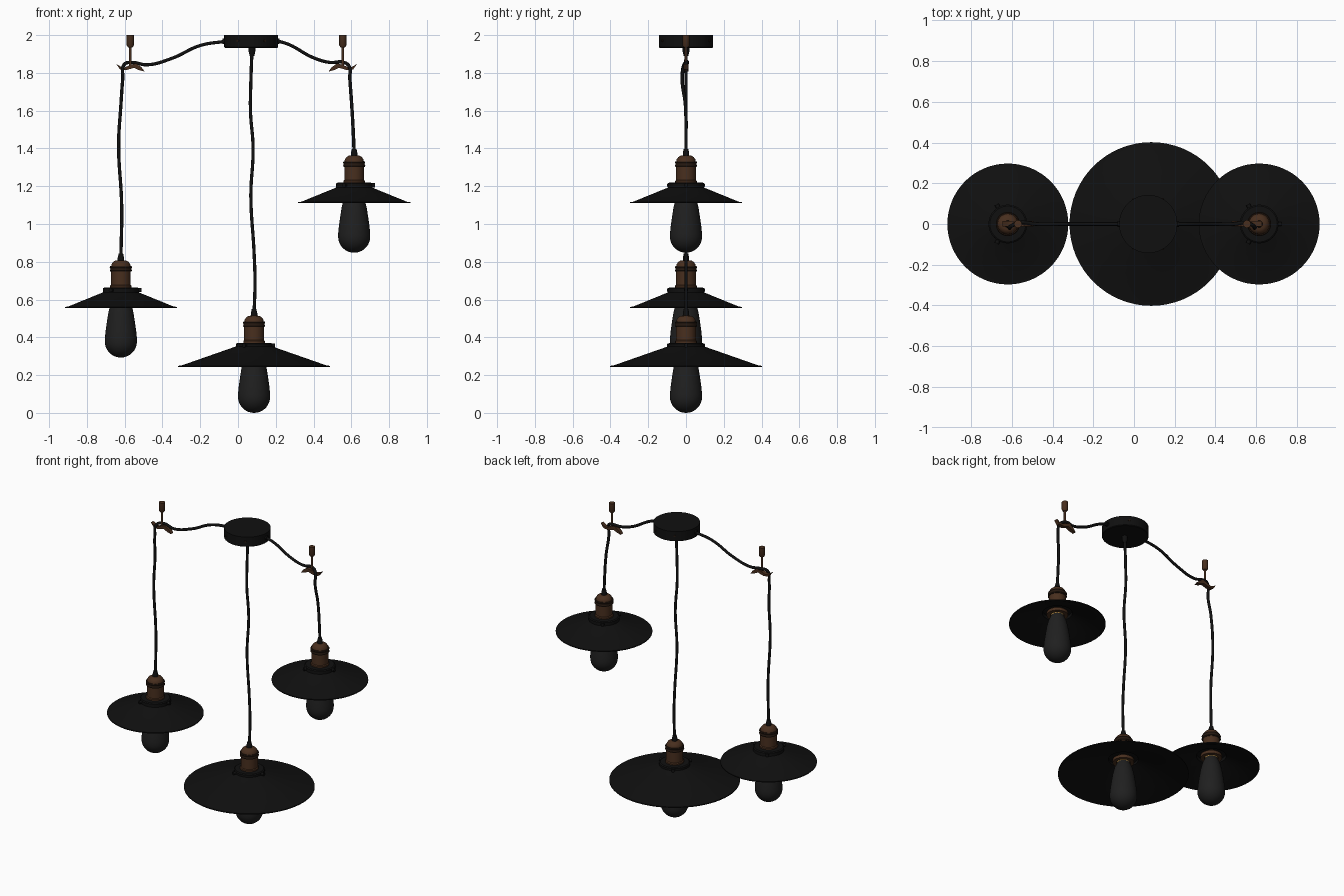
import bpy, bmesh, math
from mathutils import Matrix

if "Cube" in bpy.data.objects:
    bpy.data.objects.remove(bpy.data.objects["Cube"])


def material(name, rgb):
    m = bpy.data.materials.new(name)
    m.diffuse_color = (*rgb, 1)
    m.use_nodes = True
    m.node_tree.nodes["Principled BSDF"].inputs["Base Color"].default_value = m.diffuse_color
    return m


BLACK = material("black_metal", (0.005, 0.005, 0.005))
COPPER = material("aged_copper", (0.065, 0.028, 0.013))
DARK = material("dark_bronze", (0.018, 0.009, 0.005))
GLASS = material("smoked_glass", (0.014, 0.014, 0.014))
BRASS = material("brass", (0.5, 0.28, 0.06))


def finish(ob, mat, angle=35):
    ob.data.materials.append(mat)
    bpy.ops.object.select_all(action='DESELECT')
    ob.select_set(True)
    bpy.context.view_layer.objects.active = ob
    if ob.type == 'CURVE':
        bpy.ops.object.convert(target='MESH')
    bpy.ops.object.shade_smooth_by_angle(angle=math.radians(angle))


def from_bmesh(name, bm, mat, loc=(0, 0, 0)):
    bmesh.ops.recalc_face_normals(bm, faces=bm.faces)
    me = bpy.data.meshes.new(name)
    bm.to_mesh(me)
    bm.free()
    ob = bpy.data.objects.new(name, me)
    ob.location = loc
    bpy.context.collection.objects.link(ob)
    finish(ob, mat)
    return ob


def lathe(name, profile, mat, loc, segs=48):
    """Revolve an (r, z) profile around the vertical axis."""
    bm = bmesh.new()
    vs = [bm.verts.new((r, 0, z)) for r, z in profile]
    es = [bm.edges.new(p) for p in zip(vs, vs[1:])]
    bmesh.ops.spin(bm, geom=vs + es, cent=(0, 0, 0), axis=(0, 0, 1),
                   angle=2 * math.pi, steps=segs, use_duplicate=False)
    bmesh.ops.remove_doubles(bm, verts=bm.verts, dist=1e-5)
    return from_bmesh(name, bm, mat, loc)


def radial_pegs(name, angles, r_mid, length, radius, mat, loc):
    """Small horizontal cylinders pointing outwards."""
    bm = bmesh.new()
    for a in angles:
        m = (Matrix.Rotation(math.radians(a), 4, 'Z') @ Matrix.Translation((r_mid, 0, 0))
             @ Matrix.Rotation(math.pi / 2, 4, 'Y'))
        bmesh.ops.create_cone(bm, cap_ends=True, segments=12, radius1=radius,
                              radius2=radius, depth=length, matrix=m)
    return from_bmesh(name, bm, mat, loc)


def cable(name, pts):
    cu = bpy.data.curves.new(name, 'CURVE')
    cu.dimensions = '3D'
    cu.bevel_depth, cu.bevel_resolution, cu.resolution_u = 0.009, 3, 10
    cu.use_fill_caps = True
    sp = cu.splines.new('BEZIER')
    sp.bezier_points.add(len(pts) - 1)
    for bp, p in zip(sp.bezier_points, pts):
        bp.co = p
        bp.handle_left_type = bp.handle_right_type = 'AUTO'
    ob = bpy.data.objects.new(name, cu)
    bpy.context.collection.objects.link(ob)
    finish(ob, BLACK, 60)


def lamp(tag, x, base, rim_r, rim_z, cone_top):
    loc = (x, 0, base)
    # glass bulb, pear shaped
    ball = [(0.085 * math.sin(math.radians(a)), 0.085 - 0.085 * math.cos(math.radians(a)))
            for a in range(0, 91, 10)]
    lathe(tag + "_bulb", ball + [(0.085, 0.1), (0.081, 0.14), (0.074, 0.19), (0.066, 0.24),
                                 (0.055, 0.285), (0.042, 0.315), (0.034, 0.33), (0, 0.33)],
          GLASS, loc)
    # screw base and socket mouth under the shade
    lathe(tag + "_bulb_base", [(0, 0.322), (0.038, 0.322), (0.038, 0.345), (0, 0.345)], BRASS, loc)
    lathe(tag + "_socket_mouth", [(0.042, 0.345), (0.042, 0.325), (0.066, 0.325),
                                  (0.066, 0.345), (0.042, 0.345)], COPPER, loc)
    # thin conical shade with flat rim and raised collar
    t = 0.005
    lathe(tag + "_shade", [(0.04, 0.371), (0.088, 0.371), (0.095, 0.366), (0.095, cone_top),
                           (rim_r - 0.018, rim_z + 0.005), (rim_r, rim_z + 0.003),
                           (rim_r, rim_z - 0.003), (rim_r - 0.02, rim_z - 0.001),
                           (0.092, cone_top - t), (0.09, 0.36), (0.04, 0.36), (0.04, 0.371)],
          BLACK, loc, 64)
    radial_pegs(tag + "_shade_screws", (0, 120, 240), 0.1, 0.02, 0.011, BLACK, (x, 0, base + 0.357))
    # socket body, knurled band and domed cap
    lathe(tag + "_socket", [(0, 0.34), (0.045, 0.34), (0.045, 0.371), (0.057, 0.371),
                            (0.057, 0.38), (0.052, 0.385), (0.052, 0.455), (0, 0.455)], COPPER, loc)
    lathe(tag + "_socket_band", [(0, 0.455), (0.056, 0.455), (0.059, 0.46), (0.056, 0.466),
                                 (0.056, 0.472), (0.059, 0.478), (0.056, 0.484), (0, 0.484)], DARK, loc)
    lathe(tag + "_socket_cap", [(0, 0.484), (0.051, 0.484), (0.049, 0.495), (0.04, 0.507),
                                (0.028, 0.514), (0, 0.515)], COPPER, loc)
    lathe(tag + "_cord_grip", [(0, 0.513), (0.017, 0.513), (0.017, 0.528), (0.012, 0.55),
                               (0, 0.55)], BLACK, loc, 20)


def hook(tag, x, side):
    # ceiling anchor with rod
    lathe(tag + "_ceiling_anchor", [(0, 1.935), (0.012, 1.935), (0.019, 1.945), (0.019, 2.0),
                                    (0, 2.0)], COPPER, (x, 0, 0), 20)
    lathe(tag + "_hook_rod", [(0, 1.83), (0.007, 1.83), (0.007, 1.94), (0, 1.94)],
          COPPER, (x, 0, 0), 12)
    # curved cable cleat with two tips
    outline = [(-0.075, 0.01), (-0.055, -0.018), (-0.02, -0.022), (0.02, -0.01), (0.045, -0.022),
               (0.075, -0.03), (0.06, -0.008), (0.03, 0.014), (0, 0.005), (-0.03, -0.008),
               (-0.05, -0.004)]
    bm = bmesh.new()
    f = bm.faces.new([bm.verts.new((u * side, -0.012, w)) for u, w in outline])
    ext = bmesh.ops.extrude_face_region(bm, geom=[f])["geom"]
    bmesh.ops.translate(bm, vec=(0, 0.026, 0),
                        verts=[v for v in ext if isinstance(v, bmesh.types.BMVert)])
    from_bmesh(tag + "_hook_cleat", bm, COPPER, (x, 0, 1.837))


# three pendant lamps
lamp("left", -0.62, 0.293, 0.297, 0.265, 0.345)
lamp("right", 0.615, 0.848, 0.297, 0.265, 0.345)
lamp("centre", 0.085, 0.0, 0.402, 0.246, 0.352)

# ceiling canopy with side screws and cord outlet
lathe("ceiling_canopy", [(0, 1.933), (0.139, 1.933), (0.143, 1.937), (0.143, 2.0), (0, 2.0)],
      BLACK, (0.07, 0, 0), 64)
radial_pegs("canopy_screws", (60, 120, 240, 300), 0.143, 0.006, 0.007, DARK, (0.07, 0, 1.97))
radial_pegs("canopy_side_outlets", (0, 180), 0.145, 0.012, 0.014, BLACK, (0.07, 0, 1.968))
lathe("canopy_cord_grip", [(0, 1.935), (0.018, 1.935), (0.018, 1.915), (0.012, 1.89), (0, 1.89)],
      BLACK, (0.074, 0, 0), 20)

# ceiling hooks
hook("left", -0.57, 1)
hook("right", 0.555, -1)

# cables
cable("left_cable", [(-0.06, 0, 1.968), (-0.2, 0, 1.945), (-0.35, 0, 1.877), (-0.48, 0, 1.843),
                     (-0.565, 0.006, 1.855), (-0.602, -0.01, 1.845), (-0.61, -0.02, 1.77),
                     (-0.62, -0.003, 1.63), (-0.632, 0, 1.42), (-0.616, 0, 1.1),
                     (-0.62, 0, 0.82)])
cable("right_cable", [(0.2, 0, 1.972), (0.27, 0, 1.95), (0.4, 0, 1.88), (0.49, 0, 1.855),
                      (0.555, 0.006, 1.857), (0.588, -0.01, 1.835), (0.592, -0.02, 1.77),
                      (0.602, -0.003, 1.63), (0.612, 0, 1.45), (0.615, 0, 1.37)])
cable("centre_cable", [(0.074, 0, 1.92), (0.068, 0, 1.75), (0.066, 0, 1.6), (0.08, 0, 1.4),
                       (0.068, 0, 1.15), (0.085, 0, 0.85), (0.09, 0, 0.7), (0.085, 0, 0.52)])
